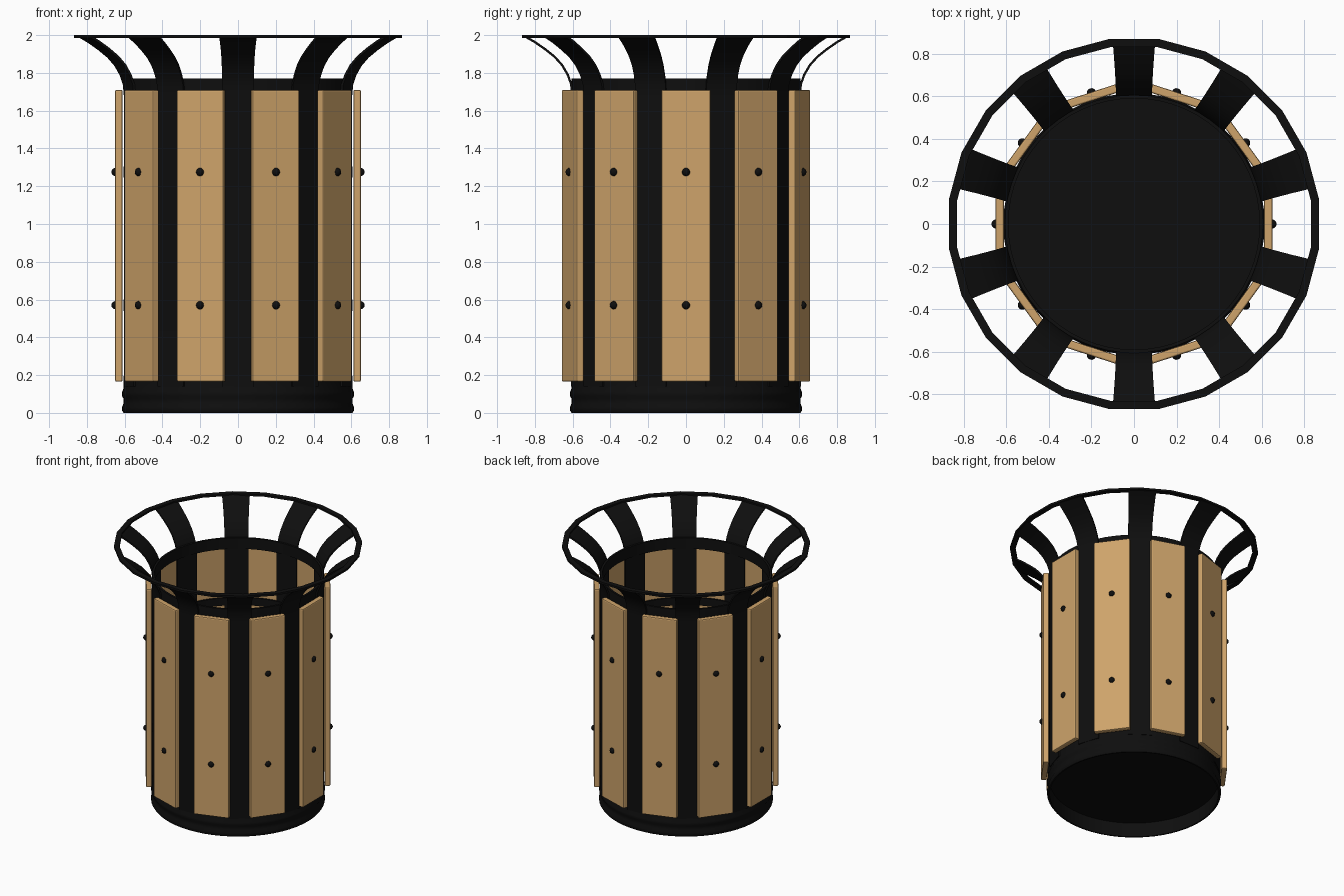
import bpy, bmesh, math
from mathutils import Matrix, Vector

cube = bpy.data.objects.get("Cube")
if cube:
    bpy.data.objects.remove(cube, do_unlink=True)

COUNT = 10
STEP = 2 * math.pi / COUNT


def material(name, color):
    m = bpy.data.materials.new(name)
    m.use_nodes = True
    m.diffuse_color = color
    m.node_tree.nodes["Principled BSDF"].inputs["Base Color"].default_value = color
    return m


BLACK = material("black metal", (0.0045, 0.0045, 0.0045, 1))
WOOD = material("tan wood", (0.62, 0.37, 0.145, 1))


def finish(name, bm, mat, smooth=True):
    bmesh.ops.recalc_face_normals(bm, faces=bm.faces)
    mesh = bpy.data.meshes.new(name)
    bm.to_mesh(mesh)
    bm.free()
    mesh.materials.append(mat)
    ob = bpy.data.objects.new(name, mesh)
    bpy.context.scene.collection.objects.link(ob)
    if smooth:
        bpy.ops.object.select_all(action='DESELECT')
        ob.select_set(True)
        bpy.context.view_layer.objects.active = ob
        bpy.ops.object.shade_smooth_by_angle(angle=math.radians(35))
    return ob


def lathe(name, profile, sides, offset=0.0, smooth=True):
    """Spin a closed (radius, height) profile around the z axis."""
    bm = bmesh.new()
    rings = []
    for i in range(sides):
        a = offset + 2 * math.pi * i / sides
        rings.append([bm.verts.new((r * math.cos(a), r * math.sin(a), z)) for r, z in profile])
    n = len(profile)
    for i in range(sides):
        a, b = rings[i], rings[(i + 1) % sides]
        for j in range(n):
            k = (j + 1) % n
            bm.faces.new((a[j], b[j], b[k], a[k]))
    return finish(name, bm, BLACK, smooth)


def band(name, inner, outer, low, high, sides=60, offset=0.0, smooth=True):
    return lathe(name, [(inner, low), (outer, low), (outer, high), (inner, high)],
                 sides, offset, smooth)


# Base ring with two rolled beads, and the raised floor inside it
lathe("base_ring", [(0.595, 0), (0.606, 0), (0.614, 0.012), (0.614, 0.03), (0.606, 0.05),
                    (0.606, 0.075), (0.614, 0.09), (0.614, 0.11), (0.606, 0.13),
                    (0.606, 0.195), (0.595, 0.195)], 60)
bm = bmesh.new()
bmesh.ops.create_cone(bm, cap_ends=True, segments=60, radius1=0.6, radius2=0.6, depth=0.015,
                      matrix=Matrix.Translation((0, 0, 0.118)))
finish("floor", bm, BLACK)

# Hoops and flat top rim
band("collar_ring", 0.59, 0.606, 1.685, 1.77)
for name, z in (("lower_hoop", 0.57), ("upper_hoop", 1.275)):
    band(name, 0.593, 0.606, z - 0.03, z + 0.03)
band("top_rim", 0.838, 0.877, 1.985, 2.0, 24, math.radians(7.5), False)

# Upright straps flaring outward to the rim: radius, height, half width
PATH = [(0.602, 0.14, 0.085), (0.602, 1.68, 0.085), (0.608, 1.74, 0.085),
        (0.626, 1.79, 0.085), (0.655, 1.84, 0.086), (0.695, 1.885, 0.088),
        (0.745, 1.925, 0.091), (0.80, 1.963, 0.095), (0.85, 1.992, 0.099)]
bm = bmesh.new()
for i in range(COUNT):
    turn = Matrix.Rotation((i + 0.5) * STEP, 4, 'Z')
    sections = []
    for j, (r, z, w) in enumerate(PATH):
        p, q = PATH[max(j - 1, 0)], PATH[min(j + 1, len(PATH) - 1)]
        d = Vector((q[0] - p[0], q[1] - p[1])).normalized() * 0.006
        corners = [(r + s * d.y, t * w, z - s * d.x) for s, t in ((-1, -1), (1, -1), (1, 1), (-1, 1))]
        sections.append([bm.verts.new(turn @ Vector(c)) for c in corners])
    for a, b in zip(sections, sections[1:]):
        for k in range(4):
            m = (k + 1) % 4
            bm.faces.new((a[k], a[m], b[m], b[k]))
    bm.faces.new(sections[0])
    bm.faces.new(sections[-1])
finish("straps", bm, BLACK)

# Wooden slats with eased edges
bm = bmesh.new()
for i in range(COUNT):
    place = (Matrix.Rotation(i * STEP, 4, 'Z') @ Matrix.Translation((0.631, 0, 0.9375))
             @ Matrix.Diagonal((0.04, 0.26, 1.545, 1)))
    bmesh.ops.create_cube(bm, size=1, matrix=place)
slats = finish("slats", bm, WOOD, False)
bevel = slats.modifiers.new("eased edges", 'BEVEL')
bevel.width = 0.008
bevel.segments = 2

# Round-headed bolts, two on each slat
bm = bmesh.new()
for i in range(COUNT):
    for z in (0.57, 1.275):
        place = Matrix.Rotation(i * STEP, 4, 'Z') @ Matrix.Translation((0.648, 0, z))
        bmesh.ops.create_uvsphere(bm, u_segments=12, v_segments=8, radius=0.022, matrix=place)
finish("bolts", bm, BLACK)
